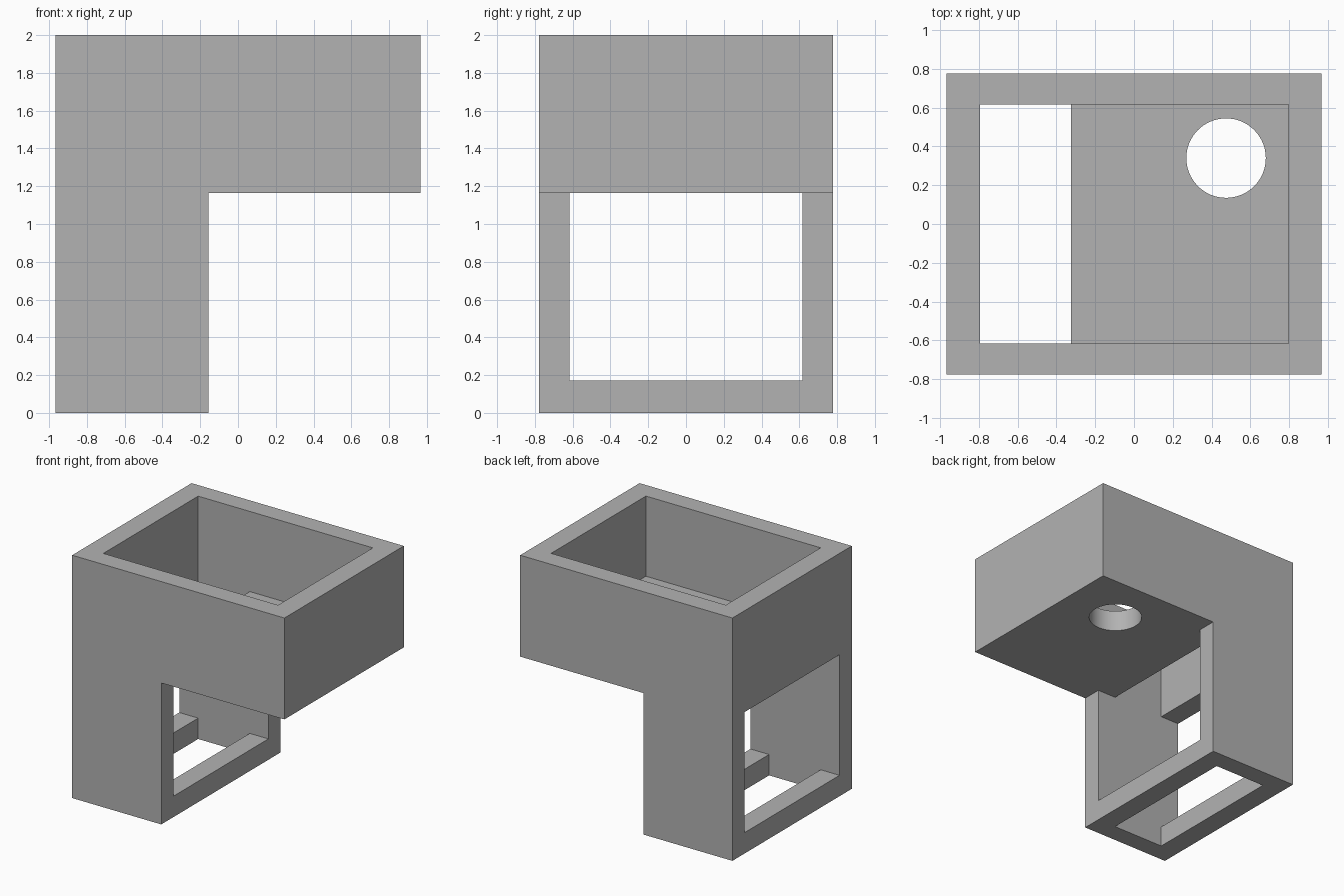
import bpy, bmesh, math

cube = bpy.data.objects.get("Cube")
if cube:
    bpy.data.objects.remove(cube, do_unlink=True)

X, Y, TOP = 0.967, 0.777, 2.0          # outer half sizes and height
IN_L, IN_R, IN_Y = -0.795, 0.797, 0.617  # inner wall faces
LEG_X, CHUTE_X = -0.155, -0.325        # outer and inner face of the leg
UNDER, FLOOR, SILL = 1.165, 1.34, 0.172
OVER = 0.1                             # cutter overshoot

grey = bpy.data.materials.new("plain_grey")
grey.use_nodes = True
colour = (0.448, 0.448, 0.448, 1)
grey.diffuse_color = colour
grey.node_tree.nodes["Principled BSDF"].inputs["Base Color"].default_value = colour


def finish(name, bm):
    bmesh.ops.recalc_face_normals(bm, faces=bm.faces)
    mesh = bpy.data.meshes.new(name)
    bm.to_mesh(mesh)
    bm.free()
    mesh.materials.append(grey)
    obj = bpy.data.objects.new(name, mesh)
    bpy.context.collection.objects.link(obj)
    return obj


def extrude_profile(name, points, half_depth):
    """Extrude an x-z outline evenly along y."""
    bm = bmesh.new()
    face = bm.faces.new([bm.verts.new((x, -half_depth, z)) for x, z in points])
    side = bmesh.ops.extrude_face_region(bm, geom=[face])["geom"]
    bmesh.ops.translate(bm, vec=(0, 2 * half_depth, 0),
                        verts=[v for v in side if isinstance(v, bmesh.types.BMVert)])
    return finish(name, bm)


def cut(body, cutter):
    cutter.hide_render = True
    mod = body.modifiers.new(cutter.name, "BOOLEAN")
    mod.operation, mod.solver, mod.object = "DIFFERENCE", "EXACT", cutter
    bpy.ops.object.modifier_apply(modifier=mod.name)
    bpy.data.objects.remove(cutter, do_unlink=True)


# Body: wide bin overhanging a narrower leg
body = extrude_profile("hopper_body", [
    (-X, 0), (LEG_X, 0), (LEG_X, UNDER), (X, UNDER), (X, TOP), (-X, TOP)], Y)
bpy.context.view_layer.objects.active = body
body.select_set(True)

# Open bin with a chute running down through the leg
cut(body, extrude_profile("bin_and_chute_cutter", [
    (IN_L, -OVER), (CHUTE_X, -OVER), (CHUTE_X, FLOOR),
    (IN_R, FLOOR), (IN_R, TOP + OVER), (IN_L, TOP + OVER)], IN_Y))

# Window through both end walls of the leg
cut(body, extrude_profile("window_cutter", [
    (-X - OVER, SILL), (LEG_X + OVER, SILL),
    (LEG_X + OVER, UNDER), (-X - OVER, UNDER)], IN_Y))

# Round drain hole in the bin floor
bm = bmesh.new()
bmesh.ops.create_cone(bm, cap_ends=True, segments=64, radius1=0.205, radius2=0.205,
                      depth=FLOOR - UNDER + 2 * OVER)
bmesh.ops.translate(bm, verts=bm.verts, vec=(0.475, 0.34, (FLOOR + UNDER) / 2))
cut(body, finish("drain_cutter", bm))

bpy.ops.object.shade_smooth_by_angle(angle=math.radians(30))
